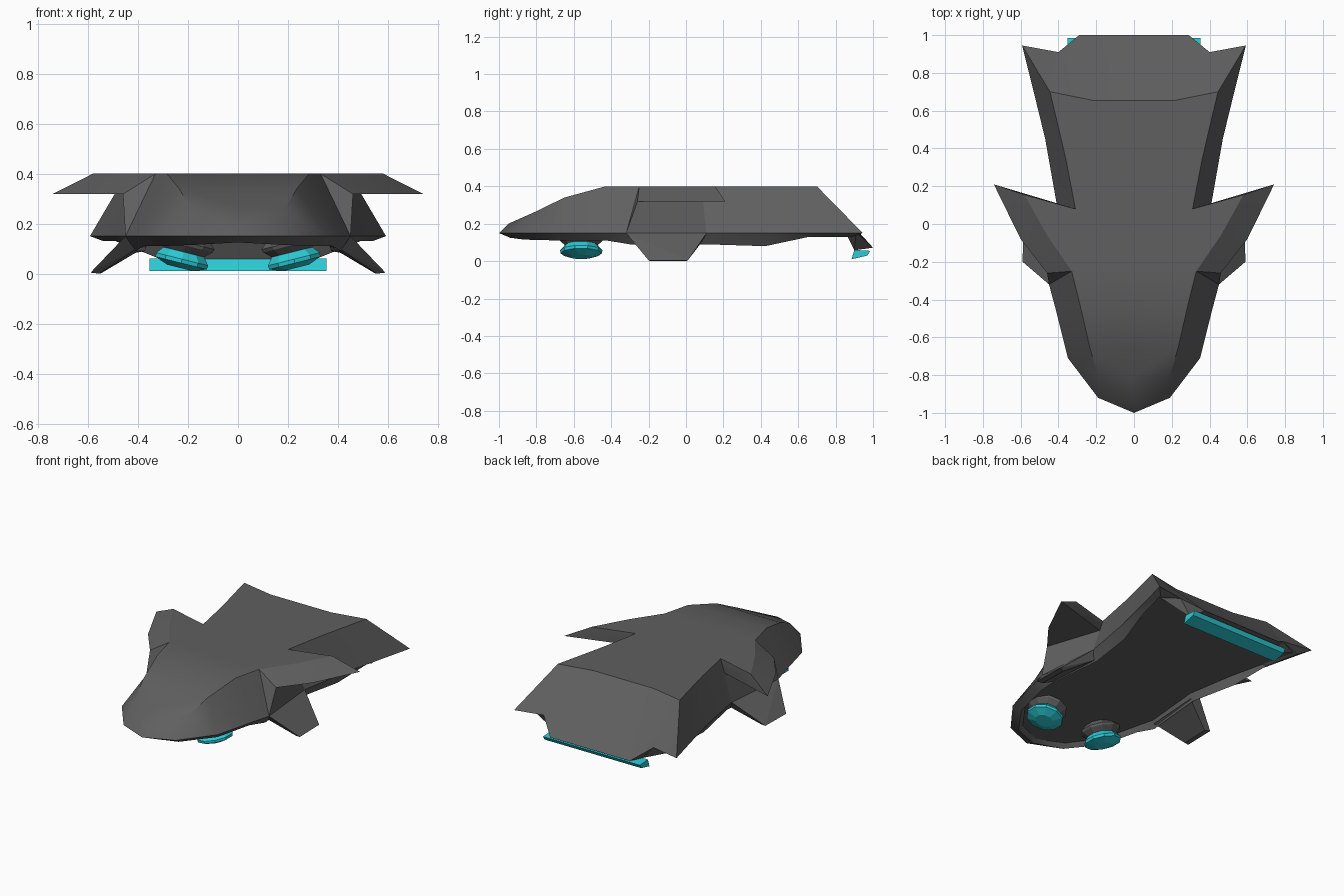
import bpy, bmesh, math
from mathutils import Matrix

if "Cube" in bpy.data.objects:
    bpy.data.objects.remove(bpy.data.objects["Cube"])


def material(name, col):
    m = bpy.data.materials.new(name)
    m.diffuse_color = (*col, 1)
    m.use_nodes = True
    m.node_tree.nodes["Principled BSDF"].inputs["Base Color"].default_value = m.diffuse_color
    return m


GREY = material("dark grey", (0.115, 0.115, 0.115))
CYAN = material("glow cyan", (0.025, 0.60, 0.67))


def finish(name, bm, mat, mirror=True, smooth=False):
    bmesh.ops.remove_doubles(bm, verts=bm.verts[:], dist=1e-4)
    bmesh.ops.recalc_face_normals(bm, faces=bm.faces[:])
    me = bpy.data.meshes.new(name)
    bm.to_mesh(me)
    bm.free()
    me.materials.append(mat)
    ob = bpy.data.objects.new(name, me)
    bpy.context.collection.objects.link(ob)
    if mirror:
        md = ob.modifiers.new("mirror", 'MIRROR')
        md.use_clip = True
    if smooth:
        bpy.context.view_layer.objects.active = ob
        ob.select_set(True)
        bpy.ops.object.shade_smooth_by_angle(angle=math.radians(28))
        ob.select_set(False)
    return ob


def solid(name, pts, mat, mirror=True):
    """Faceted solid wrapped around a few corner points."""
    bm = bmesh.new()
    for p in pts:
        bm.verts.new(p)
    res = bmesh.ops.convex_hull(bm, input=bm.verts[:])
    junk = [g for g in res["geom_interior"] + res["geom_unused"]
            if isinstance(g, bmesh.types.BMVert)]
    bmesh.ops.delete(bm, geom=list(set(junk)), context='VERTS')
    bmesh.ops.dissolve_limit(bm, angle_limit=0.02, verts=bm.verts[:], edges=bm.edges[:])
    return finish(name, bm, mat, mirror)


def lathe(name, prof, n, matrix, mat):
    bm = bmesh.new()
    rings = [[bm.verts.new((r * math.cos(math.tau * (k + .5) / n),
                            r * math.sin(math.tau * (k + .5) / n), z))
              for k in range(n)] for r, z in prof]
    for a, b in zip(rings, rings[1:]):
        for k in range(n):
            bm.faces.new((a[k], a[(k + 1) % n], b[(k + 1) % n], b[k]))
    bm.faces.new(rings[-1])
    bm.transform(matrix)
    return finish(name, bm, mat)


# Hull stations, nose to tail: roof edge, rim (x, y at z 0.15), lip height
RIM = 0.15
stations = [
    ((0, -.95, .20), (0, -1), .125),
    ((.19, -.81, .262), (.19, -.92), .115),
    ((.235, -.65, .34), (.35, -.71), .11),
    ((.285, -.43, .40), (.415, -.45), .11),
    ((.33, -.25, .40), (.45, -.32), .09),
    ((.31, .08, .40), (.41, .11), .09),
    ((.36, .34, .40), (.47, .45), .08),
    ((.402, .52, .40), (.531, .70), .13),
    ((.445, .70, .40), (.592, .945), .13),
]
bm = bmesh.new()
rows = []
for (x, y, z), (rx, ry), lip in stations:
    last = y > .6
    pts = [(0, .655 if last else y, z), (x, y, z), (rx, ry, RIM),
           (rx * .91, ry * .94, lip), (rx * .87, ry * .91, RIM - .01),
           (0, ry * .91, RIM - .01)]
    rows.append([bm.verts.new(p) for p in pts])
WING = 4                                      # station where the wing starts
for i, (a, b) in enumerate(zip(rows, rows[1:])):
    for k in range(5):
        if (i, k) in ((WING, 1), (7, 0)):     # filled below
            continue
        if i == 0 and k in (0, 4):            # nose triangles
            bm.faces.new((a[k], b[k], b[k + 1]))
        else:
            bm.faces.new((a[k], a[k + 1], b[k + 1], b[k]))

# Sloped tail with a central flap
top, edge, rim, lip, inner, mid = rows[-1]
notch, fl, flc, fb, fbc, crease = [bm.verts.new(p) for p in (
    (.40, .91, .155), (.29, 1, .072), (0, 1, .072),
    (.31, .9, .058), (0, .9, .058), (.22, .655, .40))]
for f in ((edge, rim, notch), (edge, notch, fl, crease), (crease, fl, flc, top),
          (rows[-2][0], rows[-2][1], edge, crease, top),
          (rim, lip, notch), (lip, inner, notch), (inner, fb, notch),
          (notch, fb, fl), (inner, mid, fbc, fb), (fb, fbc, flc, fl)):
    bm.faces.new(f)

# Swept wing growing out of the hull side, with the wall beneath it
A, r0 = rows[WING][1:3]
D, r1 = rows[WING + 1][1:3]
B, C, a, b, c, d = [bm.verts.new(p) for p in (
    (.46, -.06, .40), (.58, .155, .40), (.46, -.26, .318),
    (.60, -.08, .318), (.742, .21, .318), (.343, .09, .318))]
for f in ((A, B, C, D), (A, a, b, B), (B, b, c, C), (C, c, d, D), (a, d, c, b),
          (A, r0, a), (a, r0, r1, d), (D, d, r1)):
    bm.faces.new(f)
finish("hull", bm, GREY, smooth=True)

# Landing fins
solid("landing_fin", [(.45, -.32, RIM), (.41, .11, RIM), (.39, -.28, .11), (.365, .09, .11),
                      (.59, -.2, .004), (.585, .01, .004),
                      (.555, -.19, 0), (.55, 0, 0)], GREY)

# Tilted thruster pods under the nose
pod = Matrix.Translation((.225, -.56, .052)) @ Matrix.Rotation(math.radians(-14), 4, 'Y')
lathe("thruster_collar", [(.09, .105), (.122, .075), (.118, .062), (.088, .035)], 10, pod, GREY)
lathe("thruster_bowl", [(.085, .038), (.113, .006), (.111, -.01), (.055, -.03)],
      10, pod, CYAN)

# Glowing exhaust bar under the tail flap
solid("exhaust_bar", [(s * .353, y, z) for s in (-1, 1) for y, z in
                      ((.9, .06), (.985, .055), (.885, .01), (.97, .03))], CYAN, mirror=False)
